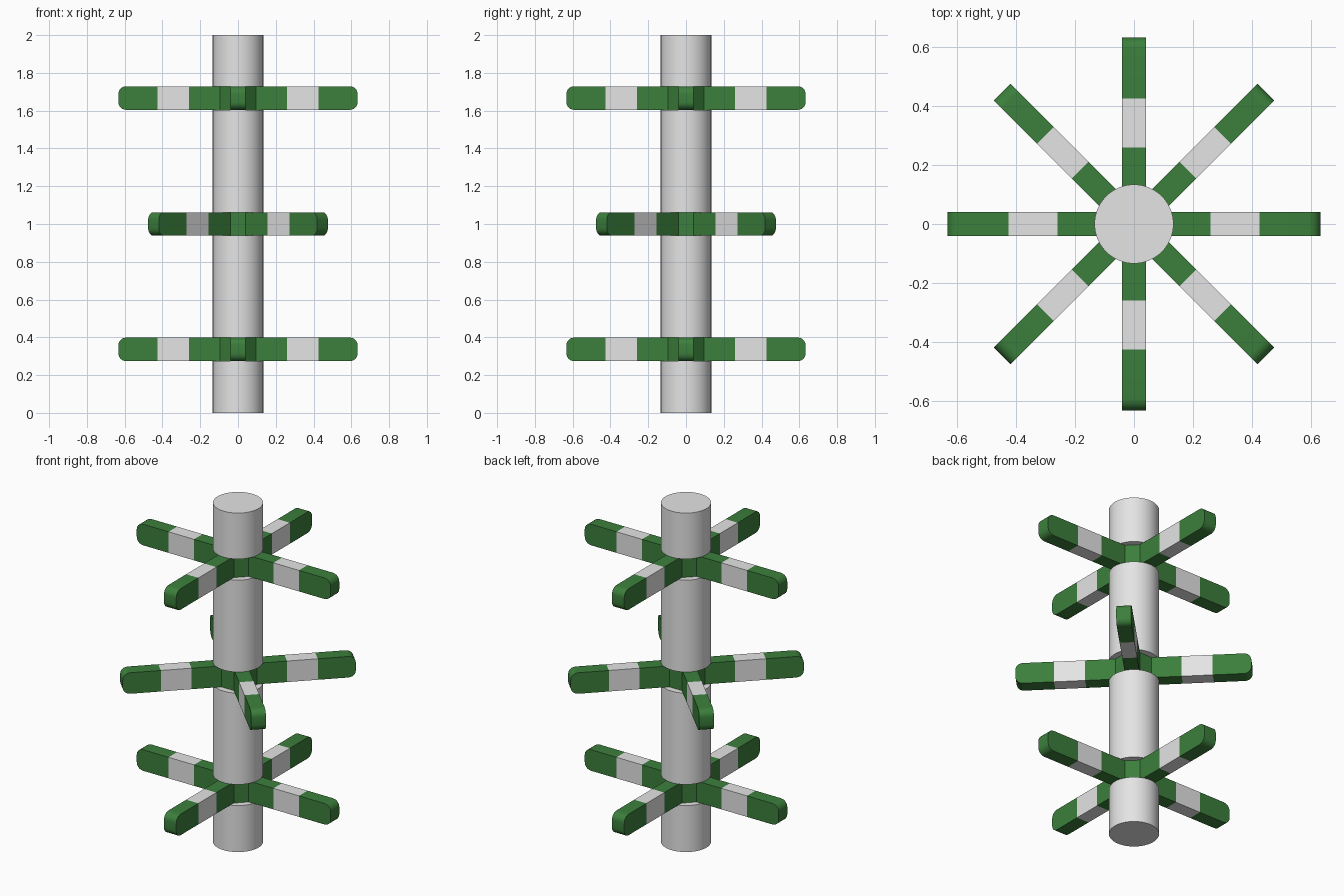
import bpy, bmesh, math
from mathutils import Matrix, Vector

if "Cube" in bpy.data.objects:
    bpy.data.objects.remove(bpy.data.objects["Cube"])

POLE_R = 0.134
HALF_W, HALF_H = 0.04, 0.062           # arm half width and half height
TIP = 0.633                            # arm reach from the axis
STRIPES = (0.259, 0.426)               # start and end of the light band
HUB_A = HALF_W / math.tan(math.pi / 8)  # octagon hub apothem
LEVELS = [(1 / 3 + 0.003, 0), (1.0, 45), (5 / 3, 0)]


def material(name, rgb):
    m = bpy.data.materials.new(name)
    m.diffuse_color = (*rgb, 1)
    m.use_nodes = True
    m.node_tree.nodes["Principled BSDF"].inputs["Base Color"].default_value = m.diffuse_color
    return m


GREEN = material("green", (0.045, 0.212, 0.045))
GREY = material("light_grey", (0.78, 0.78, 0.78))


def finish(bm, name, mats):
    bmesh.ops.recalc_face_normals(bm, faces=bm.faces)
    me = bpy.data.meshes.new(name)
    bm.to_mesh(me)
    bm.free()
    for m in mats:
        me.materials.append(m)
    ob = bpy.data.objects.new(name, me)
    bpy.context.collection.objects.link(ob)
    bpy.ops.object.select_all(action='DESELECT')
    ob.select_set(True)
    bpy.context.view_layer.objects.active = ob
    bpy.ops.object.shade_smooth_by_angle(angle=math.radians(30))
    return ob


def prism(name, radius, sides, z0, z1, mat, turn=0.0):
    bm = bmesh.new()
    bmesh.ops.create_cone(
        bm, cap_ends=True, segments=sides, radius1=radius, radius2=radius, depth=z1 - z0,
        matrix=Matrix.Translation((0, 0, (z0 + z1) / 2)) @ Matrix.Rotation(turn, 4, 'Z'))
    return finish(bm, name, [mat])


def arm(name, z, angle):
    bm = bmesh.new()
    size = Matrix.Diagonal((TIP - HUB_A, 2 * HALF_W, 2 * HALF_H, 1))
    bmesh.ops.create_cube(bm, size=1, matrix=Matrix.Translation(((TIP + HUB_A) / 2, 0, 0)) @ size)
    # rounded upper and lower tip edges
    tips = [e for e in bm.edges
            if all(v.co.x > TIP - 1e-4 for v in e.verts)
            and abs(e.verts[0].co.z - e.verts[1].co.z) < 1e-4]
    bmesh.ops.bevel(bm, geom=tips, offset=0.04, segments=6, profile=0.5, affect='EDGES')
    # cut the band
    for x in STRIPES:
        bmesh.ops.bisect_plane(bm, geom=bm.verts[:] + bm.edges[:] + bm.faces[:],
                               plane_co=Vector((x, 0, 0)), plane_no=Vector((1, 0, 0)))
    for f in bm.faces:
        f.material_index = int(STRIPES[0] < f.calc_center_median().x < STRIPES[1])
    # open the end that meets the hub
    inner = [f for f in bm.faces if f.calc_center_median().x < HUB_A + 1e-4]
    bmesh.ops.delete(bm, geom=inner, context='FACES')
    bm.transform(Matrix.Translation((0, 0, z)) @ Matrix.Rotation(angle, 4, 'Z'))
    return finish(bm, name, [GREEN, GREY])


# pole sections between the arm levels
cuts = [0.0]
for z, _ in LEVELS:
    cuts += [z - HALF_H, z + HALF_H]
cuts.append(2.0)
for i in range(0, len(cuts), 2):
    prism(f"pole_section_{i // 2 + 1}", POLE_R, 64, cuts[i], cuts[i + 1], GREY)

# octagonal hubs with four arms each
for n, (z, turn) in enumerate(LEVELS, 1):
    prism(f"hub_{n}", HUB_A / math.cos(math.pi / 8), 8, z - HALF_H, z + HALF_H,
          GREEN, math.pi / 8)
    for k in range(4):
        arm(f"arm_{n}_{k + 1}", z, math.radians(turn + 90 * k))
